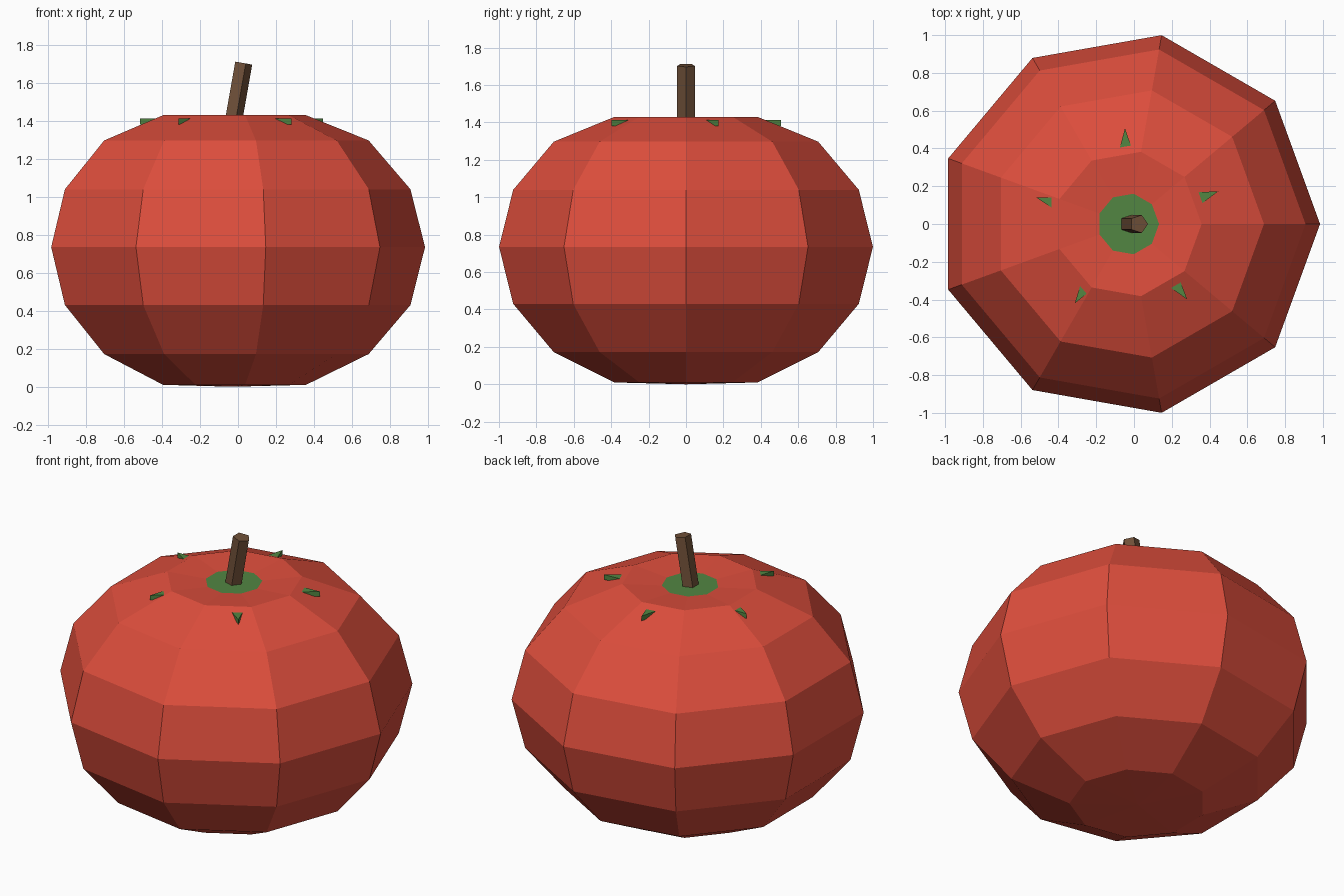
import bpy, bmesh
from math import sin, cos, radians

if "Cube" in bpy.data.objects:
    bpy.data.objects.remove(bpy.data.objects["Cube"])

CX = -0.03  # axis of the fruit, so the 9-sided body is centred by its bounds


def material(name, rgb):
    m = bpy.data.materials.new(name)
    m.diffuse_color = (*rgb, 1)
    m.use_nodes = True
    m.node_tree.nodes["Principled BSDF"].inputs["Base Color"].default_value = m.diffuse_color
    return m


def ring(bm, n, radius, z, start=0.0, inner=None):
    """Ring of n verts; if inner is given, odd verts use that radius."""
    out = []
    for i in range(n):
        a = radians(start + 360 * i / n)
        r = inner if inner and i % 2 else radius
        out.append(bm.verts.new((r * cos(a), r * sin(a), z)))
    return out


def bridge(bm, a, b):
    n = len(a)
    for i in range(n):
        j = (i + 1) % n
        bm.faces.new((a[i], a[j], b[j], b[i]))


def fan(bm, loop, z):
    tip = bm.verts.new((0, 0, z))
    for i, v in enumerate(loop):
        bm.faces.new((v, loop[(i + 1) % len(loop)], tip))


def finish(bm, name, mat, location, tilt=0.0):
    bmesh.ops.recalc_face_normals(bm, faces=bm.faces)
    me = bpy.data.meshes.new(name)
    bm.to_mesh(me)
    bm.free()
    me.materials.append(mat)
    ob = bpy.data.objects.new(name, me)
    ob.location = location
    ob.rotation_euler.y = tilt
    bpy.context.collection.objects.link(ob)
    return ob


# Fruit body: 9-sided squashed ball with a dished top
profile = [(0.388, 0.01), (0.718, 0.172), (0.938, 0.43), (1.015, 0.735),
           (0.938, 1.04), (0.718, 1.297), (0.388, 1.43)]
bm = bmesh.new()
rings = [ring(bm, 9, r, z) for r, z in profile]
for lo, hi in zip(rings, rings[1:]):
    bridge(bm, lo, hi)
fan(bm, rings[0], 0.0)
fan(bm, rings[-1], 1.399)
finish(bm, "fruit_body", material("red_skin", (0.72, 0.075, 0.045)), (CX, 0, 0))

# Leafy star: five points poking out through the top of the body
bm = bmesh.new()
low = ring(bm, 10, 0.507, 0.0, 20, 0.185)
high = ring(bm, 10, 0.507, 0.03, 20, 0.185)
bridge(bm, low, high)
fan(bm, low, 0.0)
fan(bm, high, 0.03)
finish(bm, "leaf_star", material("leaf_green", (0.085, 0.24, 0.055)), (CX, 0, 1.382))

# Stem: leaning five-sided stick
bm = bmesh.new()
low = ring(bm, 5, 0.05, 0.0)
high = ring(bm, 5, 0.05, 0.32)
bridge(bm, low, high)
bm.faces.new(low)
bm.faces.new(high)
finish(bm, "stem", material("stem_brown", (0.16, 0.08, 0.04)), (CX, 0, 1.39), radians(10))
